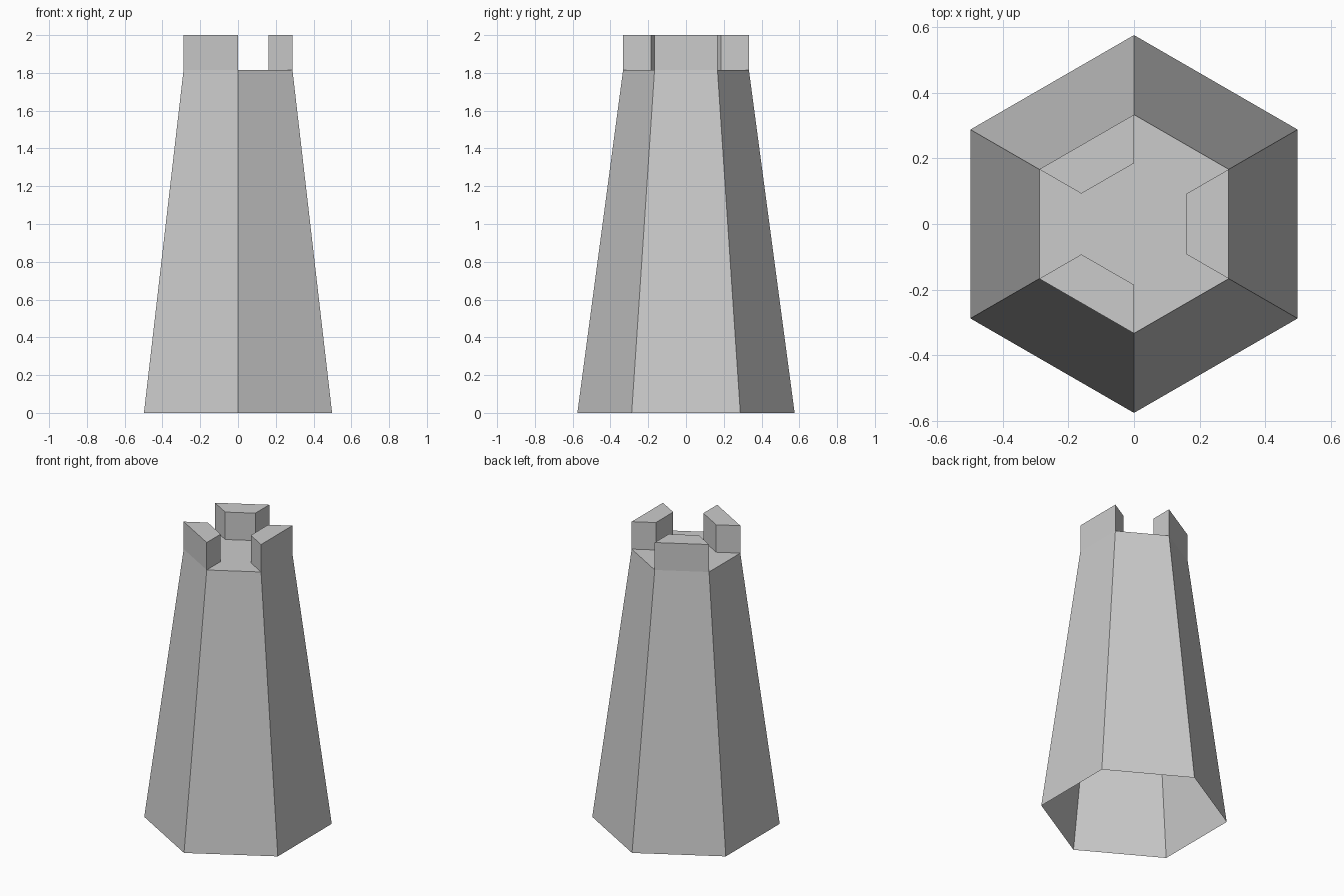
import bpy, bmesh
from math import radians, cos, sin

if "Cube" in bpy.data.objects:
    bpy.data.objects.remove(bpy.data.objects["Cube"])

BASE_R, TOP_R, INNER_R = 0.575, 0.333, 0.185
FLOOR_Z, TOP_Z = 1.815, 2.0

bm = bmesh.new()


def ring(r, z):
    """Six corners of a hexagon, starting at -30 degrees."""
    return [bm.verts.new((r * cos(radians(60 * i - 30)), r * sin(radians(60 * i - 30)), z))
            for i in range(6)]


base, rim = ring(BASE_R, 0), ring(TOP_R, FLOOR_Z)
inner = ring(INNER_R, FLOOR_Z)
rim_top, inner_top = ring(TOP_R, TOP_Z), ring(INNER_R, TOP_Z)

# middle of the roof floor
bm.faces.new(inner)

for i in range(6):
    j = (i + 1) % 6
    # sloped wall (thin shell, open underneath)
    bm.faces.new((base[i], base[j], rim[j], rim[i]))
    if i % 2 == 0:
        # battlement block
        bm.faces.new((rim[i], rim[j], rim_top[j], rim_top[i]))
        bm.faces.new((inner[j], inner[i], inner_top[i], inner_top[j]))
        bm.faces.new((inner[i], rim[i], rim_top[i], inner_top[i]))
        bm.faces.new((rim[j], inner[j], inner_top[j], rim_top[j]))
        bm.faces.new((rim_top[i], rim_top[j], inner_top[j], inner_top[i]))
    else:
        # open gap in the battlements
        bm.faces.new((rim[i], rim[j], inner[j], inner[i]))

mesh = bpy.data.meshes.new("tower")
bm.to_mesh(mesh)
bm.free()
bpy.context.collection.objects.link(bpy.data.objects.new("tower", mesh))
